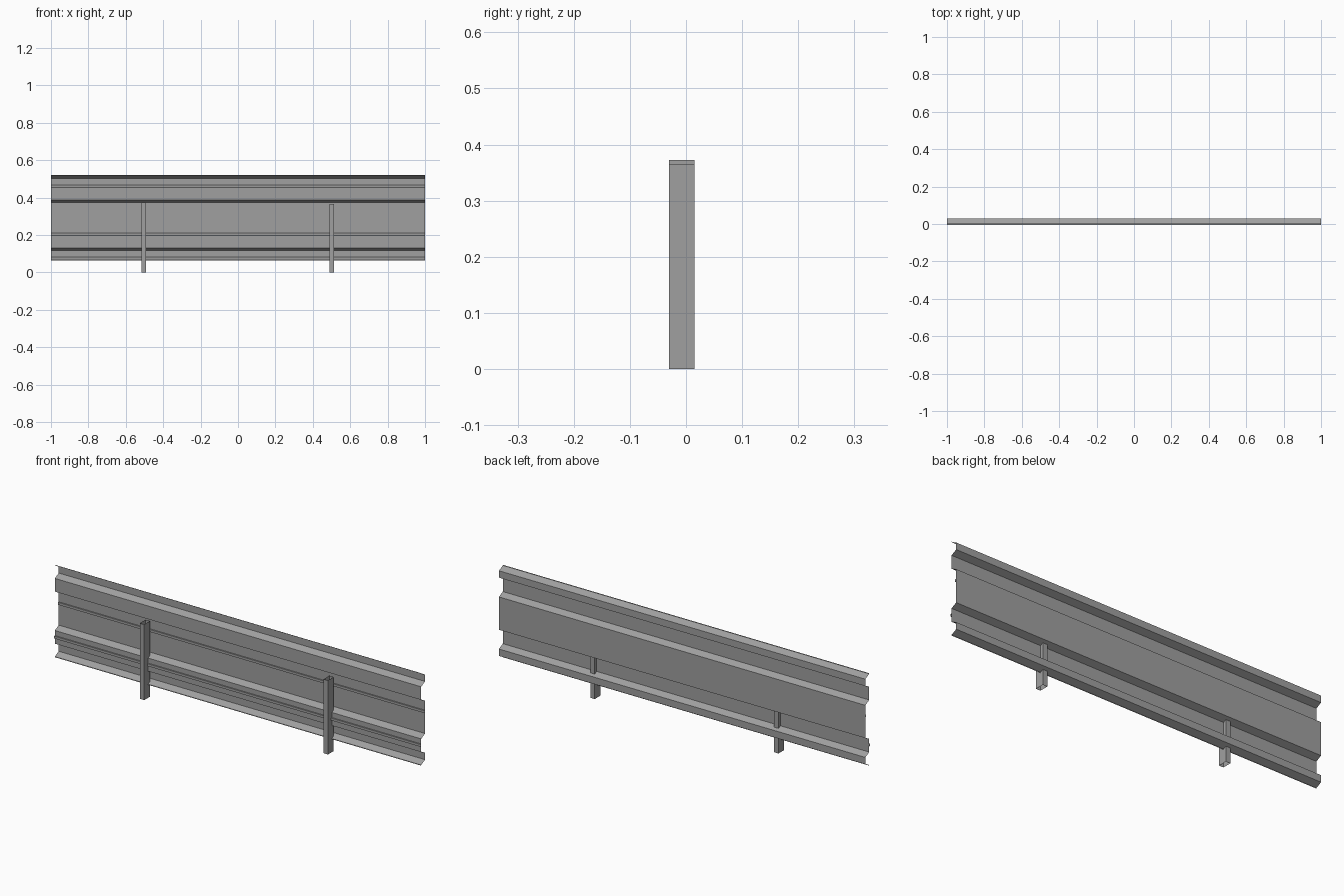
import bpy
import bmesh

cube = bpy.data.objects.get("Cube")
if cube:
    bpy.data.objects.remove(cube, do_unlink=True)

# Galvanised metal
steel = bpy.data.materials.new("galvanised_grey")
steel.use_nodes = True
grey = (0.35, 0.35, 0.35, 1)
steel.diffuse_color = grey
shader = next(n for n in steel.node_tree.nodes if n.type == 'BSDF_PRINCIPLED')
shader.inputs["Base Color"].default_value = grey
shader.inputs["Roughness"].default_value = 0.6


def sheet(name, profile, start, end, closed=False):
    """Sweep a thin open profile from one vector-making end to the other."""
    bm = bmesh.new()
    a = [bm.verts.new(start(p)) for p in profile]
    b = [bm.verts.new(end(p)) for p in profile]
    count = len(profile)
    for i in range(count if closed else count - 1):
        j = (i + 1) % count
        bm.faces.new((a[i], a[j], b[j], b[i]))
    mesh = bpy.data.meshes.new(name)
    bm.to_mesh(mesh)
    bm.free()
    mesh.materials.append(steel)
    obj = bpy.data.objects.new(name, mesh)
    bpy.context.collection.objects.link(obj)
    return obj


def long_sheet(name, profile):
    return sheet(name, profile, lambda p: (-1, *p), lambda p: (1, *p))


# Corrugated panel: upper half as (y, z), mirrored about its middle height
front, back, middle = 0.0, 0.03, 0.292
upper = [(front, 0.52), (front, 0.517), (back, 0.502), (back, 0.468),
         (front, 0.453), (front, 0.388), (back, 0.373)]
lower = [(y, 2 * middle - z) for y, z in reversed(upper)]
long_sheet("corrugated_panel", upper + lower)

# Narrow raised ribs along the front
for name, y, z in (("upper_rib", back, 0.32), ("lower_rib", front, 0.165)):
    h, d = 0.006, 0.006
    long_sheet(name, [(y, z + h), (y - d, z + h), (y - d, z - h), (y, z - h)])

# Hollow square posts, open at top and bottom
for name, x, height in (("right_post", -0.503, 0.373), ("left_post", 0.5, 0.365)):
    w = 0.012
    outline = [(x - w, -0.03), (x + w, -0.03), (x + w, 0.015), (x - w, 0.015)]
    sheet(name, outline, lambda p: (*p, 0), lambda p: (*p, height), closed=True)
